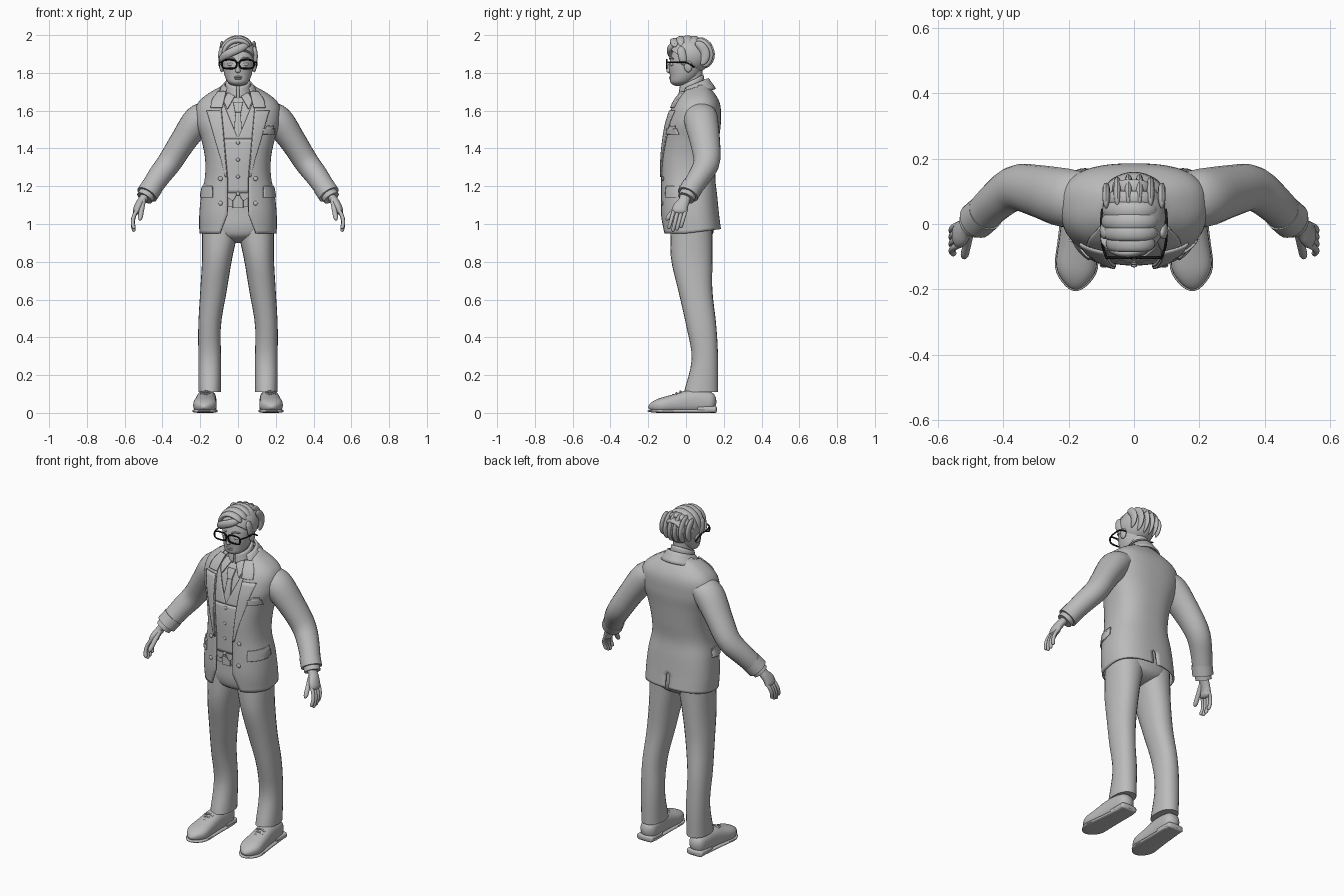
import bpy, bmesh, math
from math import sin, cos, pi
from mathutils import Vector, Matrix

cube = bpy.data.objects.get("Cube")
if cube:
    bpy.data.objects.remove(cube, do_unlink=True)


def material(name, value):
    made = bpy.data.materials.new(name)
    made.use_nodes = True
    color = (value, value, value, 1)
    made.diffuse_color = color
    made.node_tree.nodes["Principled BSDF"].inputs["Base Color"].default_value = color
    return made


GREY = material("plain grey", .5)
BLACK = material("frame black", .01)
X, Y, Z = Vector((1, 0, 0)), Vector((0, 1, 0)), Vector((0, 0, 1))


def finish(name, bm, mirror=False, thick=0, mat=GREY):
    bmesh.ops.recalc_face_normals(bm, faces=bm.faces)
    mesh = bpy.data.meshes.new(name)
    bm.to_mesh(mesh)
    bm.free()
    ob = bpy.data.objects.new(name, mesh)
    bpy.context.collection.objects.link(ob)
    mesh.materials.append(mat)
    if mirror:
        ob.modifiers.new("mirror", "MIRROR").merge_threshold = .002
    if thick:
        solid = ob.modifiers.new("thickness", "SOLIDIFY")
        solid.thickness, solid.offset = thick, 0
    bpy.ops.object.select_all(action="DESELECT")
    ob.select_set(True)
    bpy.context.view_layer.objects.active = ob
    bpy.ops.object.shade_smooth_by_angle(angle=pi / 4)


# Smooth value at t along evenly spaced values; a plain number stays constant
def along(values, t):
    if isinstance(values, (int, float)):
        return values
    v = list(values)
    v = [2 * v[0] - v[1]] + v + [2 * v[-1] - v[-2]]
    i = min(int(t * (len(v) - 3)), len(v) - 4)
    t = t * (len(v) - 3) - i
    p, q, r, s = v[i:i + 4]
    return q + t / 2 * (r - p + t * (2 * p - 5 * q + 4 * r - s + t * (3 * (q - r) + s - p)))


def grid(rings, closed=False):
    bm = bmesh.new()
    rows = [[bm.verts.new(p) for p in ring] for ring in rings]
    n = len(rows[0])
    for a, b in zip(rows, rows[1:]):
        for j in range(n if closed else n - 1):
            h = (j + 1) % n
            bm.faces.new((a[j], a[h], b[h], b[j]))
    if closed:
        bm.faces.new(rows[0])
        bm.faces.new(rows[-1])
    return bm


def power(v, e):
    return math.copysign(abs(v) ** e, v)


def rounding(t, part):
    return max(.08, math.sqrt(1 - (1 - t / part) ** 2)) if t < part else 1


# Loft along a path; ref turns the rings to follow it, start and end round the tips
def loft(name, x, y, z, rx, ry=None, ref=None, sides=24, e=1, start=0, end=0, steps=24, **options):
    ts = [(1 - cos(pi * i / steps)) / 2 for i in range(steps + 1)]
    points = [Vector([along(c, t) for c in (x, y, z)]) for t in ts]
    rings = []
    for i, (p, t) in enumerate(zip(points, ts)):
        u, v = X, Y
        if ref:
            d = points[min(i + 1, steps)] - points[max(i - 1, 0)]
            u = d.cross(ref).normalized()
            v = u.cross(d).normalized()
        k = rounding(t, start) * rounding(1 - t, end)
        u = u * k * along(rx, t)
        v = v * k * along(rx if ry is None else ry, t)
        turns = [2 * pi * j / sides for j in range(sides)]
        rings.append([p + u * power(cos(a), e) + v * power(sin(a), e) for a in turns])
    finish(name, grid(rings, True), **options)


def sphere(center, radii):
    bm = bmesh.new()
    bmesh.ops.create_uvsphere(bm, u_segments=32, v_segments=20, radius=1,
                              matrix=Matrix.Translation(center) @ Matrix.Diagonal((*radii, 1)))
    return bm


# Jacket form, from hem to neck
HEM, NECK, E = .95, 1.75, .8
WIDTH = (.2, .2, .19, .17, .17, .19, .22, .2, .05)
FRONT = (-.12, -.13, -.13, -.13, -.13, -.12, -.1, -.06, .02)
BACK = (.18, .17, .16, .15, .16, .17, .18, .17, .1)


def level(z):
    return (z - HEM) / (NECK - HEM)


def body(z, turn, off=0):
    front, back = along(FRONT, level(z)), along(BACK, level(z))
    middle = front + .55 * (back - front)
    depth = off + (middle - front if cos(turn) > 0 else back - middle)
    width = along(WIDTH, level(z)) + off
    return Vector((width * power(sin(turn), E), middle - depth * power(cos(turn), E), z))


def angle_at(z, x):
    return math.asin(min(1, x / along(WIDTH, level(z))) ** (1 / E))


def opening(z):
    return .055 + .09 * max(0, z - 1.25) + .4 * max(0, 1.05 - z)


# Plate lying on the front of the body
def panel(name, low, high, inner, outer, off=.008, mirror=True):
    rings = []
    for i in range(17):
        t = i / 16
        z = low + (high - low) * t
        a, b = along(inner, t), along(outer, t)
        rings.append([body(z, angle_at(z, a + (b - a) * j / 8), off) for j in range(9)])
    finish(name, grid(rings), mirror=mirror, thick=.008)


# Jacket shell, open in front, with a back vent
shell = []
for i in range(49):
    z = HEM + (NECK - HEM - .01) * i / 48
    first = angle_at(z, opening(z))
    last = pi - (.03 if z < 1.05 else 0)
    ring = [body(z, first + (last - first) * j / 32) for j in range(33)]
    rise = max(0, 1.05 - z) / 4
    shell.append([p + Z * rise * min(1, max(0, 5 * p.y)) for p in ring])
finish("jacket", grid(shell), mirror=True, thick=.01)
panel("lapels", 1.25, 1.6, (opening(1.25), opening(1.6)), (.065, .085, .11, .135, .16))
panel("collar_fronts", 1.615, 1.7, (.08, .06), (.14, .13, .1))
panel("pocket_flaps", 1.14, 1.2, .13, .19)
panel("breast_pocket", 1.475, 1.505, .125, .185, mirror=False)
panel("pocket_square", 1.505, 1.52, (.14, .15), .18, mirror=False)

# Shirt, waistcoat and tie
levels = [1.13 + .6 * i / 32 for i in range(33)]
finish("shirt", grid([[body(z, pi * j / 24, -.02) for j in range(25)] for z in levels]), mirror=True)
panel("waistcoat_points", 1.125, 1.165, (.025, 0), (.035, .1), -.008)
panel("waistcoat", 1.165, 1.45, 0, .1, -.008)
panel("waistcoat_neck", 1.45, 1.64, (0, .08), (.1, .12), -.008)
panel("tie", 1.43, 1.59, 0, (.028, .014), -.012)
panel("tie_knot", 1.59, 1.645, 0, (.016, .027), -.008)
panel("shirt_collar_points", 1.61, 1.69, (.055, .01), (.06, .075, .06), -.006)


def collar(name, y, wide, narrow, low, high, first):
    turns = [first + (pi - first) * j / 24 for j in range(25)]
    rings = []
    for i in range(5):
        r, z = along((wide, narrow), i / 4), along((low, high), i / 4)
        rings.append([(r * sin(a), y - r * cos(a), z - .03 * cos(a)) for a in turns])
    finish(name, grid(rings), mirror=True, thick=.01)


collar("jacket_collar", .045, .11, .07, 1.685, 1.74, .9)
collar("shirt_collar", .03, .068, .058, 1.7, 1.76, .12)

# Buttons
for i in range(4):
    finish("waistcoat_button", sphere(body(1.43 - .09 * i, 0, -.004), (.01, .006, .01)))
for z in (1.11, 1.24):
    finish("jacket_buttons", sphere(body(z, angle_at(z, .09), .006), (.012, .007, .012)), mirror=True)

# Trousers and belt
loft("trouser_hips", 0, .03, (1.15, .9), (.16, .18, .18, .1), (.12, .12, .12, .1), e=E, end=.2)
loft("trouser_legs", (.09, .11, .13, .15, .15, .15), (.03, .03, .05, .08, .1, .08), (1, .11),
     (.1, .08, .07, .06, .06, .06), (.11, .11, .09, .08, .07, .09), e=.9, mirror=True)
loft("belt", 0, .02, (1.09, 1.13), .165, .128, e=E, steps=1)
loft("belt_buckle", 0, -.108, (1.085, 1.135), .028, .008, e=.3, steps=1)

# Shoes with soles, heels and laces
sole, height = (.045, .05, .053, .058, .062, .045), (.05, .06, .06, .05, .04, .03)
shoe = dict(ref=Z, mirror=True, start=.1)
loft("shoes", (.16, .18), (.16, -.2), height, sole, height, e=.8, end=.2, **shoe)
loft("soles", (.16, .18), (.165, -.205), .01, [r + .004 for r in sole], .01, e=.6, end=.2, **shoe)
loft("heels", .165, (.165, .06), .018, .052, .018, e=.5, **shoe)
for i in range(3):
    z = .115 - .01 * i
    loft("laces", (.145, .17, .2), -.03 - .02 * i, (z - .01, z, z - .01), .005, ref=Y, sides=8, mirror=True)

# Sleeves, cuffs and hands
arm = dict(ref=Y, mirror=True)
loft("sleeves", (.15, .21, .29, .36, .42, .48), (.08, .08, .1, .11, .07, .01),
     (1.59, 1.55, 1.44, 1.33, 1.25, 1.16), (.06, .08, .07, .065, .06, .053), (.08, .09, .08, .07, .06, .053), **arm)
loft("sleeve_bands", (.453, .482), (.035, .01), (1.2, 1.156), .058, steps=2, **arm)
loft("shirt_cuffs", (.47, .495), (.02, 0), (1.175, 1.137), .045, steps=2, **arm)
loft("palms", (.48, .51, .53, .54), (0, -.01, -.03, -.035), (1.16, 1.05), .022, (.03, .03, .04, .04),
     end=.2, **arm)
for i, name in enumerate(("index", "middle", "ring", "little")):
    y, tip = -.062 + .021 * i, .955 + .014 * abs(i - 1.3)
    loft(name + "_fingers", (.53, .55, .557, .55), (y, y - .03), (1.08, tip), .01,
         sides=12, end=.1, **arm)
loft("thumbs", (.5, .52), (-.02, -.105), (1.13, 1.02), .013, sides=12, end=.2, **arm)

# Head and face
loft("neck", 0, .03, (1.66, 1.82), (.06, .052, .053), .058)
loft("head", 0, (-.04, -.01, 0, .01, .02, .02), (1.73, 1.99), (.045, .07, .08, .085, .08, .07),
     (.045, .075, .09, .09, .085, .07), sides=32, e=.95, start=.1, end=.35)
loft("nose", 0, (-.08, -.09, -.09), (1.86, 1.8), (.008, .01, .016), sides=16, end=.2)
for z in (1.77, 1.778):
    finish("lips", sphere((0, -.08, z), (.022, .009, .006)))
finish("ears", sphere((.086, .012, 1.835), (.012, .022, .032)), mirror=True)
finish("eyes", sphere((.037, -.074, 1.845), (.019, .01, .009)), mirror=True)
loft("eyebrows", (.016, .04, .064), (-.088, -.082, -.065), (1.872, 1.88, 1.874), .005, ref=Z,
     sides=8, mirror=True, start=.2, end=.3)

# Hair cap cut along a sloping hairline
crown = Vector((0, .02, 1.893))
bm = sphere(crown, (.097, .115, .1))
bmesh.ops.bisect_plane(bm, geom=bm.verts[:] + bm.edges[:] + bm.faces[:], plane_co=(0, .02, 1.845),
                       plane_no=(0, -.62, -.78), clear_outer=True)
bmesh.ops.holes_fill(bm, edges=bm.edges)
finish("hair_cap", bm)


# Locks sweep over the crown from the parting, and down the back
def arc(first, last):
    return [math.radians(first + (last - first) * j / 8) for j in range(9)]


lock = dict(sides=14, start=.3, end=.5)
for i in range(6):
    offset = -.07 + .034 * i
    size = .092 * math.sqrt(1 - (offset / .13) ** 2)
    turns = arc(35, 190)
    loft("top_lock", [size * cos(a) for a in turns], crown.y + offset - .01,
         [crown.z + size * sin(a) for a in turns], .014, .026, ref=Y, **lock)
    side = .085 - .034 * i
    size = .11 * math.sqrt(1 - (side / .13) ** 2)
    turns = arc(70, -45)
    loft("back_lock", side, [crown.y + size * cos(a) for a in turns],
         [crown.z + .85 * size * sin(a) for a in turns], .024, .012, ref=X, **lock)
loft("fringe", (.06, .01, -.045, -.08, -.095), (-.06, -.085, -.085, -.06, -.035), (1.955, 1.855),
     .022, .014, ref=Y, **lock)
loft("side_locks", (.085, .093, .089), (-.03, -.01), (1.94, 1.84), .012, .022, ref=Y, mirror=True, **lock)

# Glasses
frame = dict(sides=8, mirror=True, mat=BLACK)
turns = arc(0, 360) + arc(0, 45)[1:2]
turns = [2 * pi * j / 24 for j in range(25)]
loft("glasses_rims", [.046 + .039 * power(cos(a), .6) for a in turns], -.102,
     [1.846 + .023 * power(sin(a), .6) for a in turns], .0045, ref=Y, steps=48, **frame)
loft("glasses_bridge", (0, .008), -.102, 1.853, .004, ref=Y, steps=1, **frame)
loft("glasses_temples", (.085, .097, .1, .097), (-.102, -.06, 0, .045), (1.857, 1.857, 1.855, 1.83),
     .004, ref=X, **frame)
